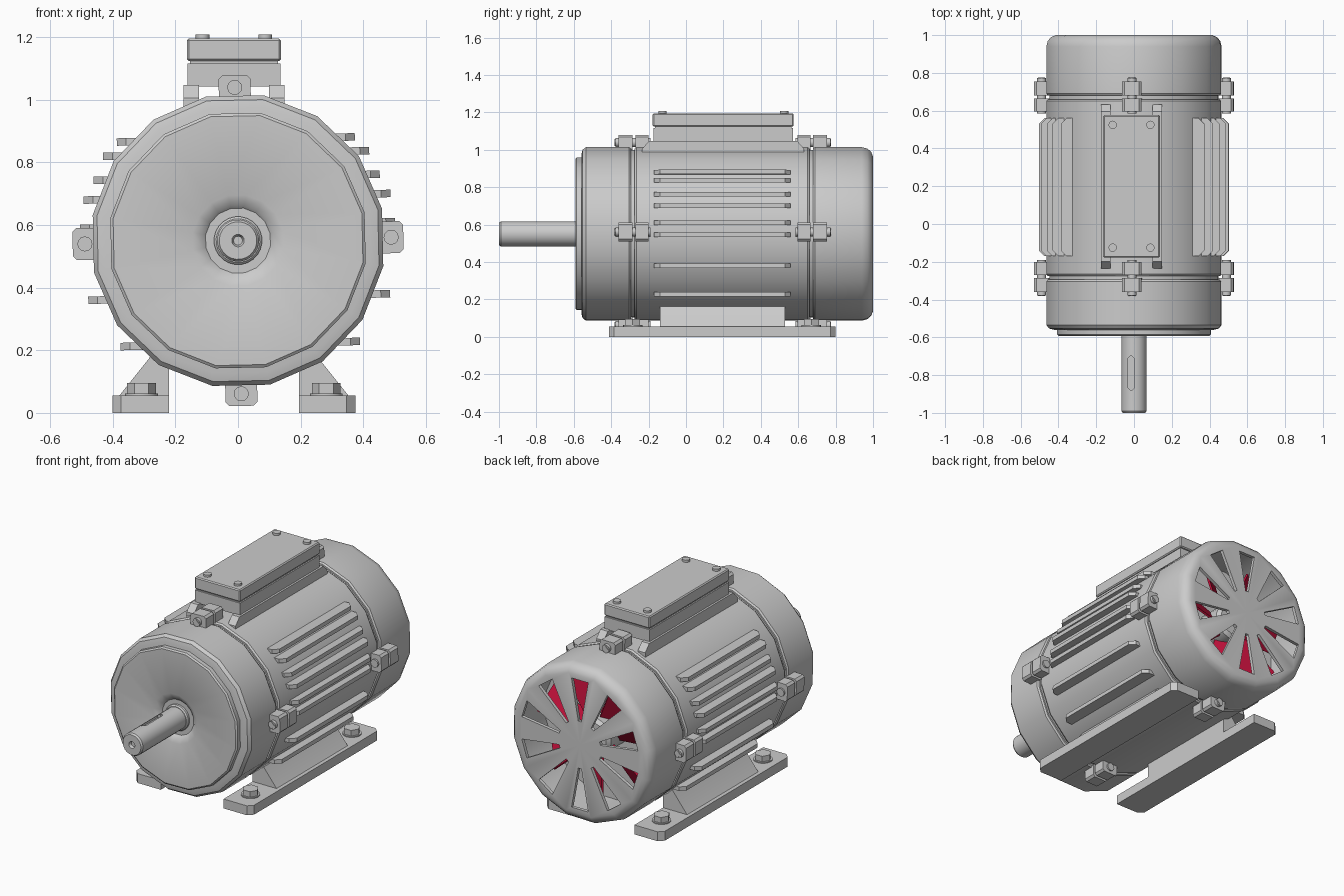
import bpy, bmesh
from math import radians, cos, sin, pi
from mathutils import Matrix, Vector

if "Cube" in bpy.data.objects:
    bpy.data.objects.remove(bpy.data.objects["Cube"])

CZ, TWIST, SIDES, DX = 0.55, radians(1.25), 16, -0.013
RED = bpy.data.materials.new("fan_red")
RED.diffuse_color = (0.5, 0.005, 0.04, 1)
RED.use_nodes = True
RED.node_tree.nodes["Principled BSDF"].inputs["Base Color"].default_value = RED.diffuse_color


def finish(name, bm, M=None, mat=None):
    if M:
        bm.transform(M)
    bmesh.ops.recalc_face_normals(bm, faces=bm.faces)
    me = bpy.data.meshes.new(name)
    bm.to_mesh(me)
    bm.free()
    if mat:
        me.materials.append(mat)
    ob = bpy.data.objects.new(name, me)
    bpy.context.collection.objects.link(ob)
    return ob


def lathe(name, profile, sides=SIDES, closed=False, mat=None):
    """Revolve (radius, y) points around the motor axis."""
    bm = bmesh.new()
    a = TWIST + pi / sides
    vs = [bm.verts.new((r * cos(a), y, CZ + r * sin(a))) for r, y in profile]
    es = [bm.edges.new(p) for p in zip(vs, vs[1:])]
    if closed:
        es.append(bm.edges.new((vs[-1], vs[0])))
    bmesh.ops.spin(bm, geom=vs + es, cent=(0, 0, CZ), axis=(0, 1, 0),
                   angle=2 * pi, steps=sides, use_merge=False)
    bmesh.ops.remove_doubles(bm, verts=bm.verts, dist=1e-4)
    return finish(name, bm, mat=mat)


def add_prism(bm, pts, axis, lo, hi):
    """Extrude a 2D outline along x, y or z."""
    def P(p, h):
        return {'x': (h, p[0], p[1]), 'y': (p[0], h, p[1]), 'z': (p[0], p[1], h)}[axis]
    bot = [bm.verts.new(P(p, lo)) for p in pts]
    top = [bm.verts.new(P(p, hi)) for p in pts]
    bm.faces.new(bot)
    bm.faces.new(top)
    n = len(pts)
    for i in range(n):
        j = (i + 1) % n
        bm.faces.new((bot[i], bot[j], top[j], top[i]))


def prism(name, pts, axis, lo, hi, M=None, mat=None, bevel=0):
    bm = bmesh.new()
    add_prism(bm, pts, axis, lo, hi)
    if bevel:
        bmesh.ops.bevel(bm, geom=list(bm.edges), offset=bevel, segments=1, affect='EDGES')
    return finish(name, bm, M, mat)


def rect(x0, x1, y0, y1, c=0.0):
    """Rectangle outline with chamfered corners."""
    if not c:
        return [(x0, y0), (x1, y0), (x1, y1), (x0, y1)]
    return [(x0 + c, y0), (x1 - c, y0), (x1, y0 + c), (x1, y1 - c),
            (x1 - c, y1), (x0 + c, y1), (x0, y1 - c), (x0, y0 + c)]


def ngon(cx, cy, r, n):
    return [(cx + r * cos(2 * pi * i / n), cy + r * sin(2 * pi * i / n)) for i in range(n)]


def cut(ob, cutter):
    """Boolean difference, baked into the mesh."""
    m = ob.modifiers.new("cut", 'BOOLEAN')
    m.object, m.operation, m.solver = cutter, 'DIFFERENCE', 'EXACT'
    cutter.hide_render = True
    dg = bpy.context.evaluated_depsgraph_get()
    me = bpy.data.meshes.new_from_object(ob.evaluated_get(dg))
    ob.modifiers.clear()
    ob.data = me
    bpy.data.objects.remove(cutter)


def around(a):
    return Matrix.Translation((0, 0, CZ)) @ Matrix.Rotation(-a, 4, 'Y')


# Housing: inner core, main shell, front bell and its raised cover with hub recess
lathe("housing_core", [(0, -0.40), (0.455, -0.40), (0.455, 0.70), (0, 0.70)])
lathe("main_shell", [(0.44, -0.275), (0.464, -0.275), (0.471, -0.265), (0.471, 0.65),
                     (0.464, 0.66), (0.44, 0.66)], closed=True)
lathe("front_bell", [(0, -0.56), (0.43, -0.56), (0.457, -0.553), (0.471, -0.535),
                     (0.471, -0.305), (0.464, -0.295), (0, -0.295)])
lathe("front_cover", [(0, -0.565), (0.105, -0.565), (0.115, -0.575), (0.147, -0.592),
                      (0.405, -0.592), (0.414, -0.585), (0.414, -0.55), (0, -0.55)])

# Shaft with collar, centre hole and keyway
lathe("shaft_collar", [(0, -0.585), (0.07, -0.585), (0.077, -0.578), (0.077, -0.55), (0, -0.55)], 24)
shaft = lathe("shaft", [(0, -0.985), (0.014, -0.985), (0.02, -1.0), (0.060, -1.0),
                        (0.067, -0.99), (0.067, -0.55), (0, -0.55)], 24)
cut(shaft, prism("key_cutter", rect(-0.032, 0.002, -0.88, -0.70, 0.012), 'z', 0.594, 0.7))

# Hollow rear cover with ten wedge vents
cover = lathe("rear_cover", [(0.44, 0.68), (0.464, 0.68), (0.471, 0.69), (0.471, 0.94),
                             (0.463, 0.97), (0.445, 0.99), (0.42, 1.0), (0, 1.0),
                             (0, 0.98), (0.41, 0.98), (0.44, 0.95)], closed=True)
bm = bmesh.new()
for i in range(10):
    a = pi / 2 + i * pi / 5
    pts = [(0.14, -0.01), (0.385, -0.055), (0.385, 0.055), (0.14, 0.01)]
    add_prism(bm, [(r * cos(a) - t * sin(a), CZ + r * sin(a) + t * cos(a)) for r, t in pts],
              'y', 0.965, 1.05)
cut(cover, finish("vent_cutter", bm))

# Cooling fan behind the vents
lathe("fan_hub", [(0, 0.69), (0.11, 0.69), (0.11, 0.86), (0.09, 0.88), (0, 0.88)], 20)
for i in range(7):
    tilt = Matrix.Translation((0, 0.80, 0)) @ Matrix.Rotation(radians(35), 4, 'X')
    prism(f"fan_blade_{i}", [(0.09, -0.05), (0.38, -0.09), (0.38, 0.09), (0.09, 0.05)],
          'y', -0.006, 0.006, around(i * 2 * pi / 7 + 0.3) @ tilt, RED)

# Clamps: block pairs and through bolts, four at each joint
for joint, mirror in (("front", False), ("rear", True)):
    def span(a, b):
        return (0.395 - b, 0.395 - a) if mirror else (a, b)
    for k in range(4):
        M = around(k * pi / 2 + TWIST)
        tag = f"{joint}_{k}"
        outline = rect(0.44, 0.528, -0.051, 0.051, 0.012)
        prism("clamp_outer_" + tag, outline, 'y', *span(-0.36, -0.285), M)
        prism("clamp_inner_" + tag, outline, 'y', *span(-0.27, -0.20), M)
        prism("clamp_bolt_" + tag, ngon(0.489, 0, 0.024, 12), 'y', *span(-0.378, -0.19), M)
        prism("clamp_bolt_tip_" + tag, ngon(0.489, 0, 0.019, 4), 'y', *span(-0.381, -0.20), M)

# Cooling fins: (height, outer reach), on both sides
FINS = [(0.873, 0.38), (0.828, 0.425), (0.752, 0.457), (0.69, 0.49),
        (0.60, 0.503), (0.535, 0.503), (0.37, 0.482), (0.22, 0.382)]
for s, side in ((1, "right"), (-1, "left")):
    for i, (z, reach) in enumerate(FINS):
        root = (max(0.44 ** 2 - (z - CZ) ** 2, 0)) ** 0.5 - 0.03
        pts = [(root, -0.17), (reach - 0.03, -0.17), (reach, -0.14),
               (reach, 0.53), (reach - 0.03, 0.56), (root, 0.56)]
        prism(f"fin_{side}_{i}", [(s * x, y) for x, y in pts], 'z',
              z - CZ - 0.012, z - CZ + 0.012, around(TWIST))

# Feet: plate, sloped web and hex bolts
for s, side in ((1, "right"), (-1, "left")):
    plate = [(0.207, -0.413), (0.36, -0.413), (0.388, -0.385), (0.388, 0.772),
             (0.36, 0.80), (0.207, 0.80)]
    prism("foot_plate_" + side, [(DX + s * x, y) for x, y in plate], 'z', 0, 0.056)
    web = [(0.207, 0.05), (0.37, 0.05), (0.27, 0.175), (0.25, 0.22), (0.207, 0.22)]
    prism("foot_web_" + side, [(DX + s * x, z) for x, z in web], 'y', -0.14, 0.53)
    for end, y in (("front", -0.285), ("rear", 0.67)):
        prism(f"foot_bolt_{side}_{end}", ngon(DX + s * 0.295, y, 0.046, 6), 'z', 0.05, 0.095)
        prism(f"foot_washer_{side}_{end}", ngon(DX + s * 0.295, y, 0.052, 16), 'z', 0.05, 0.062)

# Terminal box: rails, base, gasket, lid and lid screws
for s, side in ((1, "right"), (-1, "left")):
    rail = [(-0.235, 0.96), (0.632, 0.96), (0.632, 1.005), (0.595, 1.046),
            (-0.198, 1.046), (-0.235, 1.005)]
    xs = sorted((DX + s * 0.112, DX + s * 0.161))
    prism("box_rail_" + side, rail, 'x', *xs)
    for y in (-0.125, 0.525):
        prism(f"lid_screw_{side}", ngon(DX + s * 0.1, y, 0.022, 12), 'z', 1.19, 1.208)
prism("terminal_box_base", rect(-0.162, 0.136, -0.175, 0.573), 'z', 1.042, 1.116)
prism("terminal_box_gasket", rect(-0.154, 0.128, -0.167, 0.565), 'z', 1.11, 1.13)
prism("terminal_box_lid", rect(-0.163, 0.137, -0.178, 0.576), 'z', 1.123, 1.195, bevel=0.006)

# Smooth shading with sharp edges kept
bpy.ops.object.select_all(action='SELECT')
bpy.context.view_layer.objects.active = cover
bpy.ops.object.shade_smooth_by_angle(angle=radians(32))
